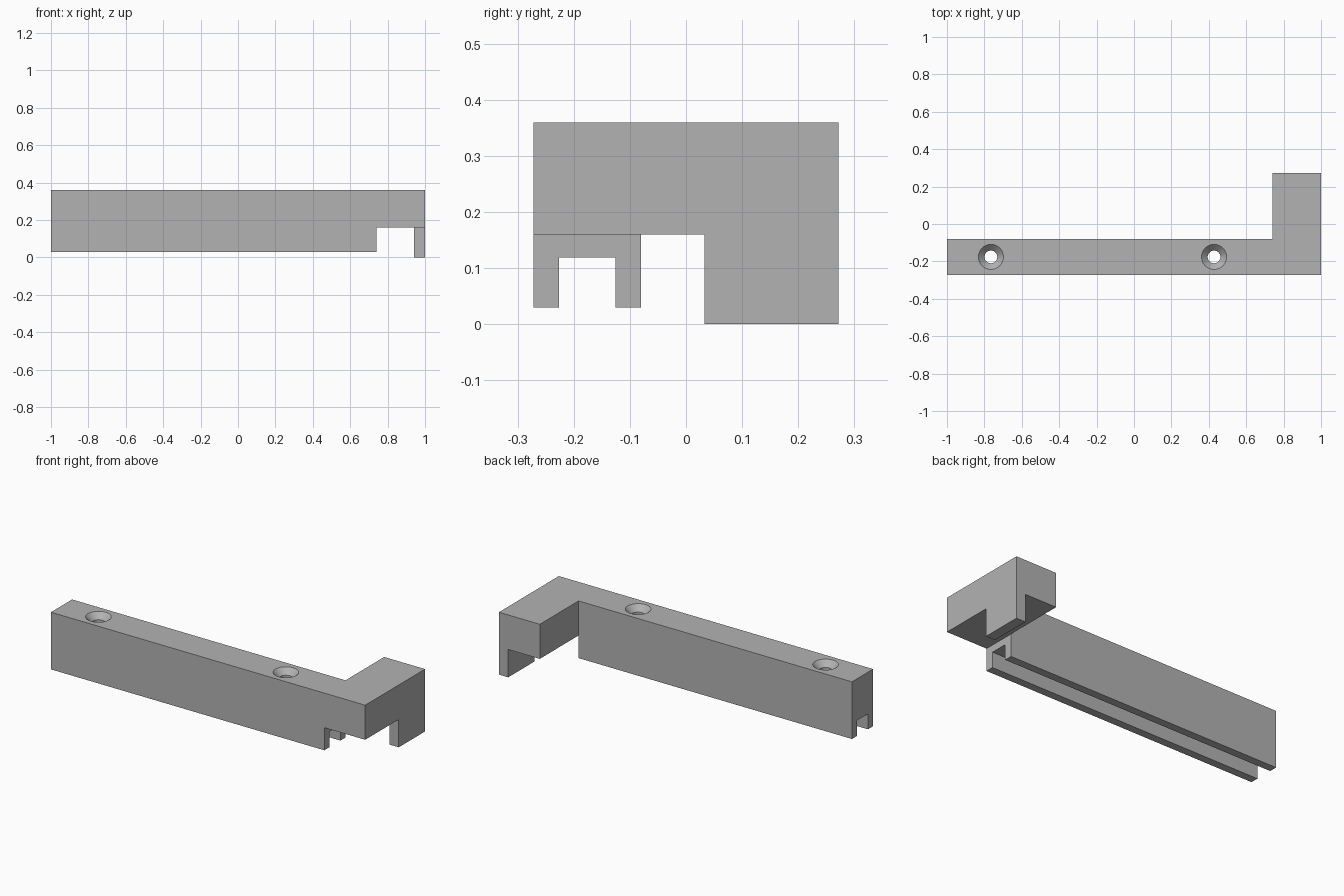
import bpy
import bmesh
from math import radians
from mathutils import Matrix

cube = bpy.data.objects.get("Cube")
if cube:
    bpy.data.objects.remove(cube, do_unlink=True)

grey = bpy.data.materials.new("mid grey")
grey.use_nodes = True
colour = (0.45, 0.45, 0.45, 1)
grey.diffuse_color = colour
grey.node_tree.nodes["Principled BSDF"].inputs["Base Color"].default_value = colour

# Shared dimensions
TOP, ARM_BOTTOM, BAR_BOTTOM, GROOVE_TOP = 0.359, 0.16, 0.03, 0.119
FRONT, BACK, BAR_BACK, LEG_FRONT = -0.272, 0.272, -0.08, 0.033
ARM_X, LEG_X = 0.74, 0.941
GROOVE_FRONT, GROOVE_BACK = -0.226, -0.126
MID_Y = (FRONT + BAR_BACK) / 2
RIM, BORE = 0.067, 0.034


def make_object(name, bm):
    bmesh.ops.recalc_face_normals(bm, faces=bm.faces[:])
    mesh = bpy.data.meshes.new(name)
    bm.to_mesh(mesh)
    bm.free()
    mesh.materials.append(grey)
    obj = bpy.data.objects.new(name, mesh)
    bpy.context.collection.objects.link(obj)
    return obj


def prism(name, outline, z0, z1):
    """Extrude an x, y outline upwards."""
    bm = bmesh.new()
    face = bm.faces.new([bm.verts.new((x, y, z0)) for x, y in outline])
    new = bmesh.ops.extrude_face_region(bm, geom=[face])["geom"]
    verts = [v for v in new if isinstance(v, bmesh.types.BMVert)]
    bmesh.ops.translate(bm, verts=verts, vec=(0, 0, z1 - z0))
    return make_object(name, bm)


def box(name, x0, x1, y0, y1, z1):
    return prism(name, [(x0, y0), (x1, y0), (x1, y1), (x0, y1)], -0.1, z1)


def cone(name, x, z0, z1, r0, r1):
    bm = bmesh.new()
    bmesh.ops.create_cone(bm, cap_ends=True, segments=48, radius1=r0, radius2=r1,
                          depth=z1 - z0,
                          matrix=Matrix.Translation((x, MID_Y, (z0 + z1) / 2)))
    return make_object(name, bm)


# L-shaped body
bracket = prism("bracket", [(-1, FRONT), (1, FRONT), (1, BACK), (ARM_X, BACK),
                            (ARM_X, BAR_BACK), (-1, BAR_BACK)], 0, TOP)

# Clearances under the arm and bar, leaving the leg, then the long groove
cutters = [
    box("arm_front_cutter", ARM_X, 1.2, -0.5, LEG_FRONT, ARM_BOTTOM),
    box("arm_back_cutter", ARM_X, LEG_X, -0.02, 0.5, ARM_BOTTOM),
    box("bar_base_cutter", -1.2, ARM_X + 0.1, -0.5, -0.03, BAR_BOTTOM),
    box("groove_cutter", -1.2, ARM_X + 0.1, GROOVE_FRONT, GROOVE_BACK, GROOVE_TOP),
]

# Countersunk screw holes
lip = 0.01
for x in (-0.765, 0.428):
    cutters.append(cone("bore_cutter", x, 0.05, TOP + 0.1, BORE, BORE))
    cutters.append(cone("countersink_cutter", x, TOP - (RIM - BORE), TOP + lip,
                        BORE, RIM + lip))

bpy.ops.object.select_all(action="DESELECT")
bpy.context.view_layer.objects.active = bracket
bracket.select_set(True)
for cutter in cutters:
    cutter.hide_render = True
    mod = bracket.modifiers.new(cutter.name, "BOOLEAN")
    mod.operation = "DIFFERENCE"
    mod.solver = "EXACT"
    mod.object = cutter
    bpy.ops.object.modifier_apply(modifier=mod.name)
for cutter in cutters:
    bpy.data.objects.remove(cutter, do_unlink=True)

bpy.ops.object.shade_smooth_by_angle(angle=radians(30))
